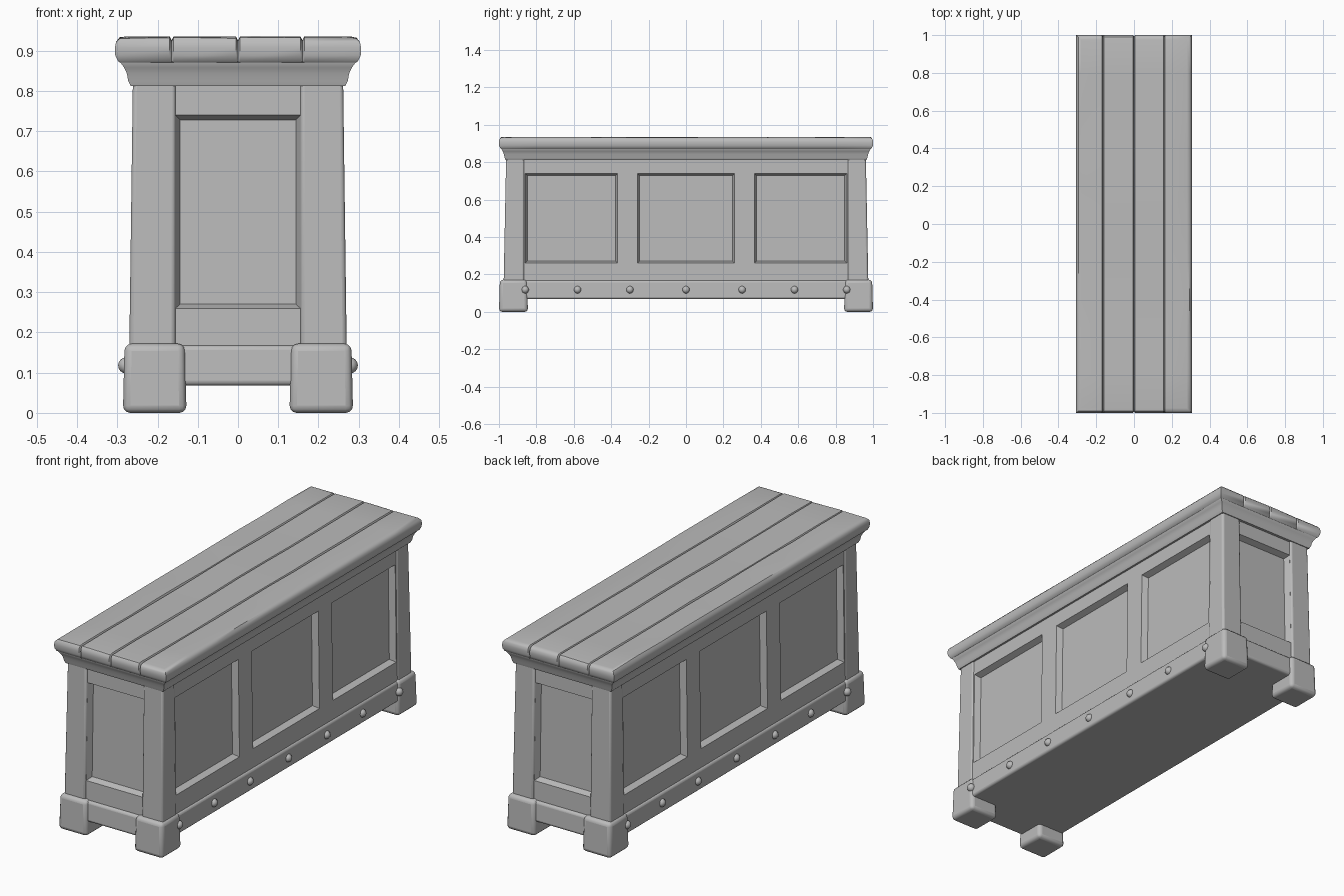
import bpy, bmesh, random
from mathutils import Vector

random.seed(4)
if "Cube" in bpy.data.objects:
    bpy.data.objects.remove(bpy.data.objects["Cube"], do_unlink=True)

GREY = (0.5, 0.5, 0.5, 1)
mat = bpy.data.materials.new("plain grey")
mat.use_nodes = True
mat.diffuse_color = GREY
mat.node_tree.nodes["Principled BSDF"].inputs["Base Color"].default_value = GREY


def loft(rings):
    """Closed solid through rectangles given as (x0, x1, y0, y1, z)."""
    bm = bmesh.new()
    loops = [[bm.verts.new(p) for p in ((a, c, z), (b, c, z), (b, d, z), (a, d, z))]
             for a, b, c, d, z in rings]
    bm.faces.new(loops[0][::-1])
    bm.faces.new(loops[-1])
    for low, high in zip(loops, loops[1:]):
        for i in range(4):
            j = (i + 1) % 4
            bm.faces.new((low[i], low[j], high[j], high[i]))
    return bm


def centred(rings):
    return loft([(-x, x, -y, y, z) for x, y, z in rings])


def cut(bm, axis, positions):
    normal = Vector((0, 0, 0))
    normal[axis] = 1
    for p in positions:
        bmesh.ops.bisect_plane(bm, geom=bm.verts[:] + bm.edges[:] + bm.faces[:],
                               plane_co=normal * p, plane_no=normal)


def finish(bm, name, bevel=0, segments=3, angle=35):
    bmesh.ops.recalc_face_normals(bm, faces=bm.faces[:])
    mesh = bpy.data.meshes.new(name)
    bm.to_mesh(mesh)
    bm.free()
    mesh.materials.append(mat)
    ob = bpy.data.objects.new(name, mesh)
    bpy.context.collection.objects.link(ob)
    if bevel:
        mod = ob.modifiers.new("Bevel", "BEVEL")
        mod.width, mod.segments = bevel, segments
    bpy.ops.object.select_all(action="DESELECT")
    ob.select_set(True)
    bpy.context.view_layer.objects.active = ob
    bpy.ops.object.shade_smooth_by_angle(angle=angle * 3.14159 / 180)
    return ob


# Tapered body with three sunken panels on each long side and one on each end
body = centred([(0.266, 0.968, 0.075), (0.256, 0.952, 0.85)])
cut(body, 0, (-0.155, 0.155))
cut(body, 1, (-0.86, -0.365, -0.26, 0.26, 0.365, 0.86))
cut(body, 2, (0.26, 0.74))
bmesh.ops.recalc_face_normals(body, faces=body.faces[:])
panels = []
for f in body.faces:
    c = f.calc_center_median()
    if 0.3 < c.z < 0.7:
        side = abs(f.normal.x) > 0.9 and (abs(c.y) < 0.2 or 0.5 < abs(c.y) < 0.7)
        end = abs(f.normal.y) > 0.9 and abs(c.x) < 0.1
        if side or end:
            panels.append(f)
bmesh.ops.inset_individual(body, faces=panels, thickness=0.016, depth=-0.03)
finish(body, "panelled_body", angle=20)

# Corner posts and feet, one at each corner
for sx, xname in ((1, "left"), (-1, "right")):
    for sy, yname in ((-1, "front"), (1, "back")):
        def corner(x0, x1, y0, y1, z):
            xs, ys = sorted((sx * x0, sx * x1)), sorted((sy * y0, sy * y1))
            return (*xs, *ys, z)
        finish(loft([corner(0.155, 0.271, 0.865, 0.976, 0.1),
                     corner(0.155, 0.261, 0.865, 0.961, 0.85)]),
               f"{yname}_{xname}_post", 0.01)
        finish(loft([corner(0.128, 0.286, 0.845, 1, 0),
                     corner(0.132, 0.282, 0.85, 0.995, 0.172)]),
               f"{yname}_{xname}_foot", 0.018)

# Base band around the bottom
finish(centred([(0.277, 0.985, 0.068), (0.274, 0.98, 0.168)]), "base_band", 0.012)

# Round studs along both long sides of the base
for sx, xname in ((1, "left"), (-1, "right")):
    for i, y in enumerate((-0.86, -0.58, -0.3, 0, 0.3, 0.58, 0.86)):
        bm = bmesh.new()
        bmesh.ops.create_uvsphere(bm, u_segments=12, v_segments=8, radius=0.02)
        reach = 0.278 if abs(y) > 0.8 else 0.272
        bmesh.ops.translate(bm, verts=bm.verts[:], vec=(sx * reach, y, 0.118))
        finish(bm, f"{xname}_stud_{i + 1}", angle=60)

# Cornice moulding under the lid
finish(centred([(0.266, 0.966, 0.812), (0.273, 0.97, 0.825), (0.276, 0.974, 0.843),
                (0.283, 0.98, 0.858), (0.293, 0.988, 0.872), (0.296, 0.99, 0.9)]),
       "cornice", angle=50)

# Lid of four worn planks with narrow grooves between them
lid = centred([(0.285, 0.98, 0.866), (0.298, 0.992, 0.874), (0.305, 0.999, 0.888),
               (0.306, 1.0, 0.908), (0.303, 0.998, 0.922), (0.294, 0.99, 0.932),
               (0.28, 0.975, 0.934)])
grooves = (-0.165, 0, 0.16)
for g in grooves:
    cut(lid, 0, (g - 0.005, g, g + 0.005))
cut(lid, 1, [-0.8 + 0.2 * i for i in range(9)])
for v in lid.verts:
    if v.co.z > 0.88:
        if any(abs(v.co.x - g) < 0.001 for g in grooves):
            v.co.z -= 0.008 if v.co.z > 0.92 else 0
            v.co.y *= 0.993 if abs(v.co.y) > 0.95 else 1
        elif v.co.z > 0.93:
            v.co.z += random.uniform(-0.002, 0.002)
finish(lid, "plank_lid", angle=40)
